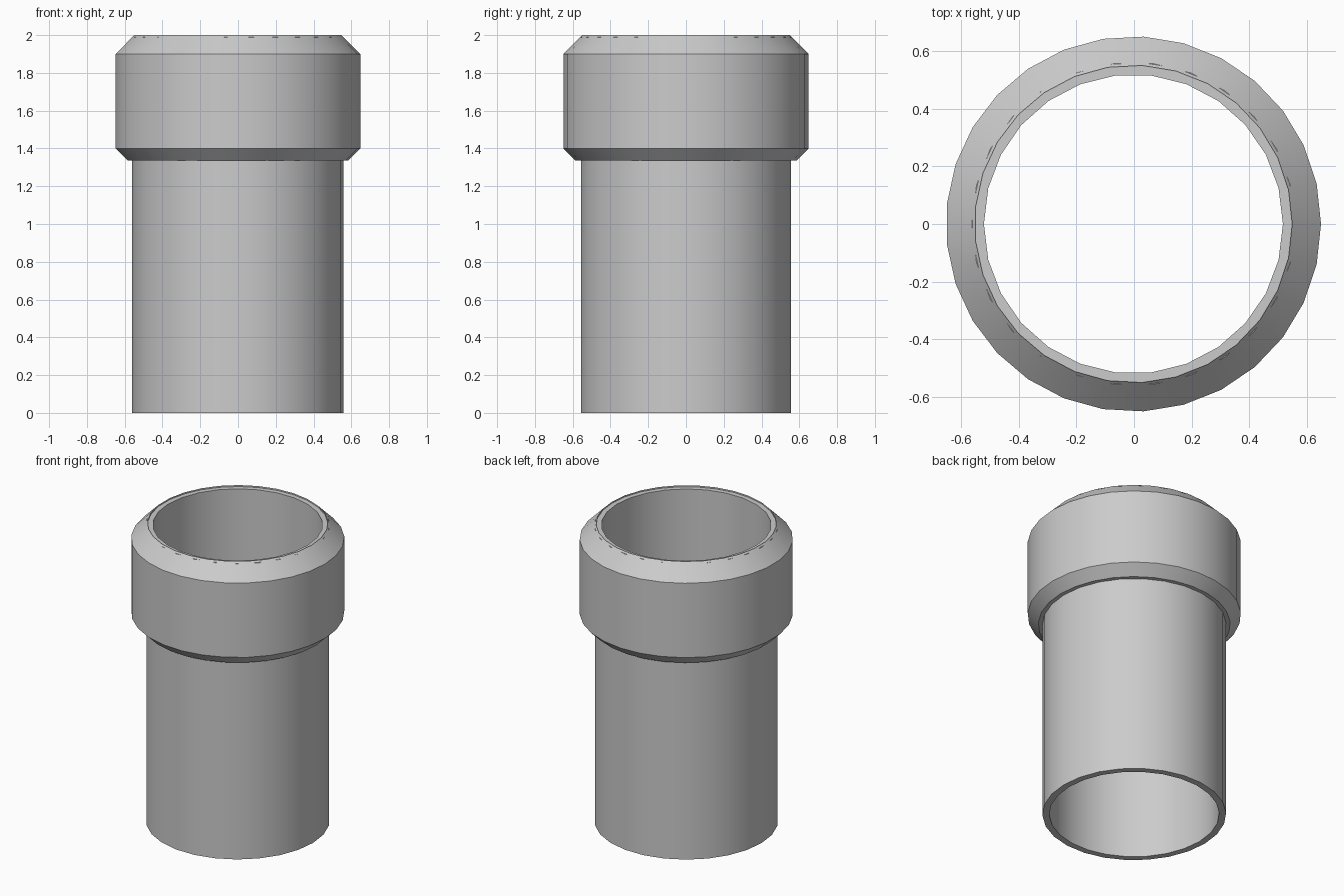
import bpy
import math

cube = bpy.data.objects.get("Cube")
if cube:
    bpy.data.objects.remove(cube, do_unlink=True)

grey = bpy.data.materials.new("plain_grey")
grey.use_nodes = True
grey.diffuse_color = (0.6, 0.6, 0.6, 1)
grey.node_tree.nodes["Principled BSDF"].inputs["Base Color"].default_value = (0.6, 0.6, 0.6, 1)


def lathe(name, profile, sides):
    """Turn a closed (radius, height) profile around the z axis."""
    n = len(profile)
    verts, faces = [], []
    for i in range(sides):
        a = math.tau * i / sides
        verts += [(r * math.cos(a), r * math.sin(a), z) for r, z in profile]
        j = (i + 1) % sides
        for k in range(n):
            m = (k + 1) % n
            faces.append((i * n + k, j * n + k, j * n + m, i * n + m))
    mesh = bpy.data.meshes.new(name)
    mesh.from_pydata(verts, [], faces)
    mesh.materials.append(grey)
    obj = bpy.data.objects.new(name, mesh)
    bpy.context.collection.objects.link(obj)
    obj.location.x = -0.002
    bpy.ops.object.select_all(action="DESELECT")
    obj.select_set(True)
    bpy.context.view_layer.objects.active = obj
    bpy.ops.object.shade_smooth_by_angle(angle=math.radians(30))
    return obj


# Straight hollow tube, its top just below the collar's rim
lathe("pipe", [(0.56, 0), (0.56, 1.99), (0.518, 1.99), (0.518, 0)], 26)

# Chamfered collar around the upper end
lathe("collar", [(0.585, 1.335), (0.65, 1.4), (0.65, 1.9),
                 (0.55, 2), (0.55, 1.335)], 29)
